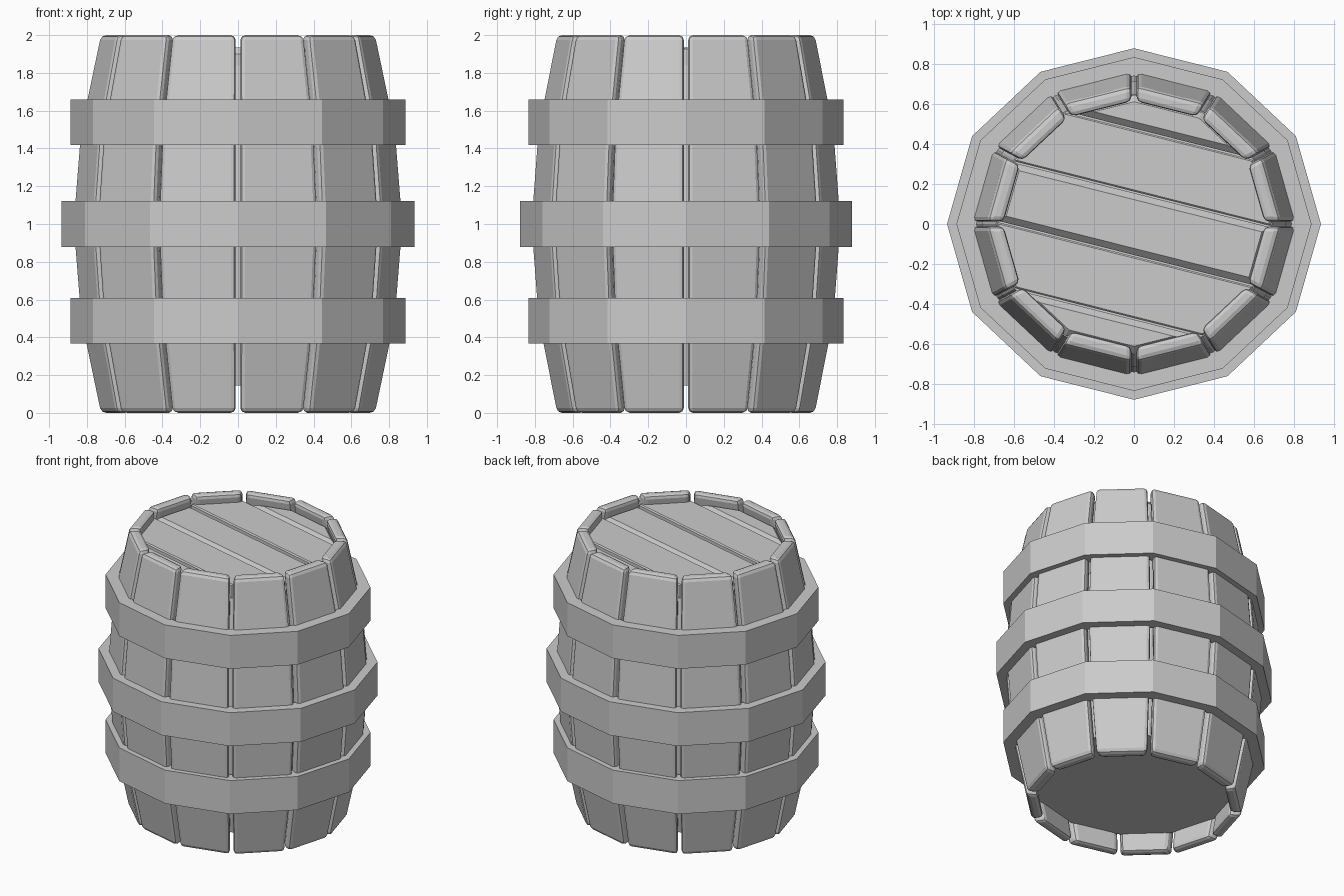
import bpy, bmesh
from math import sin, cos, pi, radians
from mathutils import Vector

if "Cube" in bpy.data.objects:
    bpy.data.objects.remove(bpy.data.objects["Cube"])

N = 12
HALF = pi / N
SQUASH = 0.94          # barrel is slightly narrower in depth


def finish(bm, name):
    for v in bm.verts:
        v.co.y *= SQUASH
    bmesh.ops.recalc_face_normals(bm, faces=bm.faces[:])
    mesh = bpy.data.meshes.new(name)
    bm.to_mesh(mesh)
    bm.free()
    obj = bpy.data.objects.new(name, mesh)
    bpy.context.collection.objects.link(obj)
    return obj


def loft(bm, rings, close=False):
    """Skin equal-length rings of points; cap the ends or join last to first."""
    loops = [[bm.verts.new(p) for p in r] for r in rings]
    n = len(loops[0])
    pairs = list(zip(loops, loops[1:]))
    if close:
        pairs.append((loops[-1], loops[0]))
    else:
        bm.faces.new(loops[0][::-1])
        bm.faces.new(loops[-1])
    for a, b in pairs:
        for i in range(n):
            j = (i + 1) % n
            bm.faces.new((a[i], a[j], b[j], b[i]))


def ring(r, z):
    return [Vector((r * cos(2 * pi * i / N), r * sin(2 * pi * i / N), z)) for i in range(N)]


def round_edges(bm, width, segments, edges=None):
    bm.normal_update()
    if edges is None:
        edges = [e for e in bm.edges if e.calc_face_angle(0) > radians(35)]
    bmesh.ops.bevel(bm, geom=edges, offset=width, segments=segments,
                    profile=0.5, affect='EDGES', clamp_overlap=True)


# Bulging staves, one per side
PROFILE = [(0.0, 0.735), (0.5, 0.84), (1.0, 0.88), (1.5, 0.84), (2.0, 0.735)]
THICK, GAP = 0.085, 0.013
for k in range(N):
    a = HALF * (2 * k + 1)
    out, side = Vector((cos(a), sin(a), 0)), Vector((-sin(a), cos(a), 0))
    rings = []
    for z, r in PROFILE:
        up = Vector((0, 0, z))
        sect = []
        for rad, s in ((r, -1), (r, 1), (r - THICK, 1), (r - THICK, -1)):
            sect.append(out * rad * cos(HALF) + side * s * (rad * sin(HALF) - GAP) + up)
        rings.append(sect)
    bm = bmesh.new()
    loft(bm, rings)
    round_edges(bm, 0.026, 2)
    finish(bm, f"stave_{k + 1}")

# Flat-sided hoops
for name, z, r in (("lower_hoop", 0.488, 0.887), ("middle_hoop", 1.0, 0.934), ("upper_hoop", 1.538, 0.887)):
    bm = bmesh.new()
    h, inner = 0.121, r - 0.1
    loft(bm, [ring(r, z - h), ring(r, z + h), ring(inner, z + h), ring(inner, z - h)], close=True)
    finish(bm, name)

# Inner body, closing the gaps and forming the recessed bottom
bm = bmesh.new()
loft(bm, [ring(r, z) for z, r in ((0.145, 0.685), (0.5, 0.76), (1.0, 0.80), (1.5, 0.76), (1.84, 0.69))])
finish(bm, "inner_body")

# Lid planks: strips cut from a twelve-sided disc
LID_R, LID_LOW, LID_TOP = 0.685, 1.77, 1.935
normal = Vector((cos(radians(75)), sin(radians(75)), 0))
cuts = [-0.9, -0.487, -0.163, 0.163, 0.487, 0.9]
for k, (lo, hi) in enumerate(zip(cuts, cuts[1:])):
    bm = bmesh.new()
    bm.faces.new([bm.verts.new(p) for p in ring(LID_R, LID_LOW)])
    for d, sgn in ((lo + 0.004, -1), (hi - 0.004, 1)):
        bmesh.ops.bisect_plane(bm, geom=bm.verts[:] + bm.edges[:] + bm.faces[:],
                               plane_co=normal * d, plane_no=normal * sgn, clear_outer=True)
    ext = bmesh.ops.extrude_face_region(bm, geom=bm.faces[:])
    top = [g for g in ext["geom"] if isinstance(g, bmesh.types.BMVert)]
    bmesh.ops.translate(bm, verts=top, vec=(0, 0, LID_TOP - LID_LOW))
    bmesh.ops.recalc_face_normals(bm, faces=bm.faces[:])
    rim = [e for e in bm.edges if all(v.co.z > LID_TOP - 0.01 for v in e.verts)]
    round_edges(bm, 0.034, 1, rim)
    finish(bm, f"lid_plank_{k + 1}")
